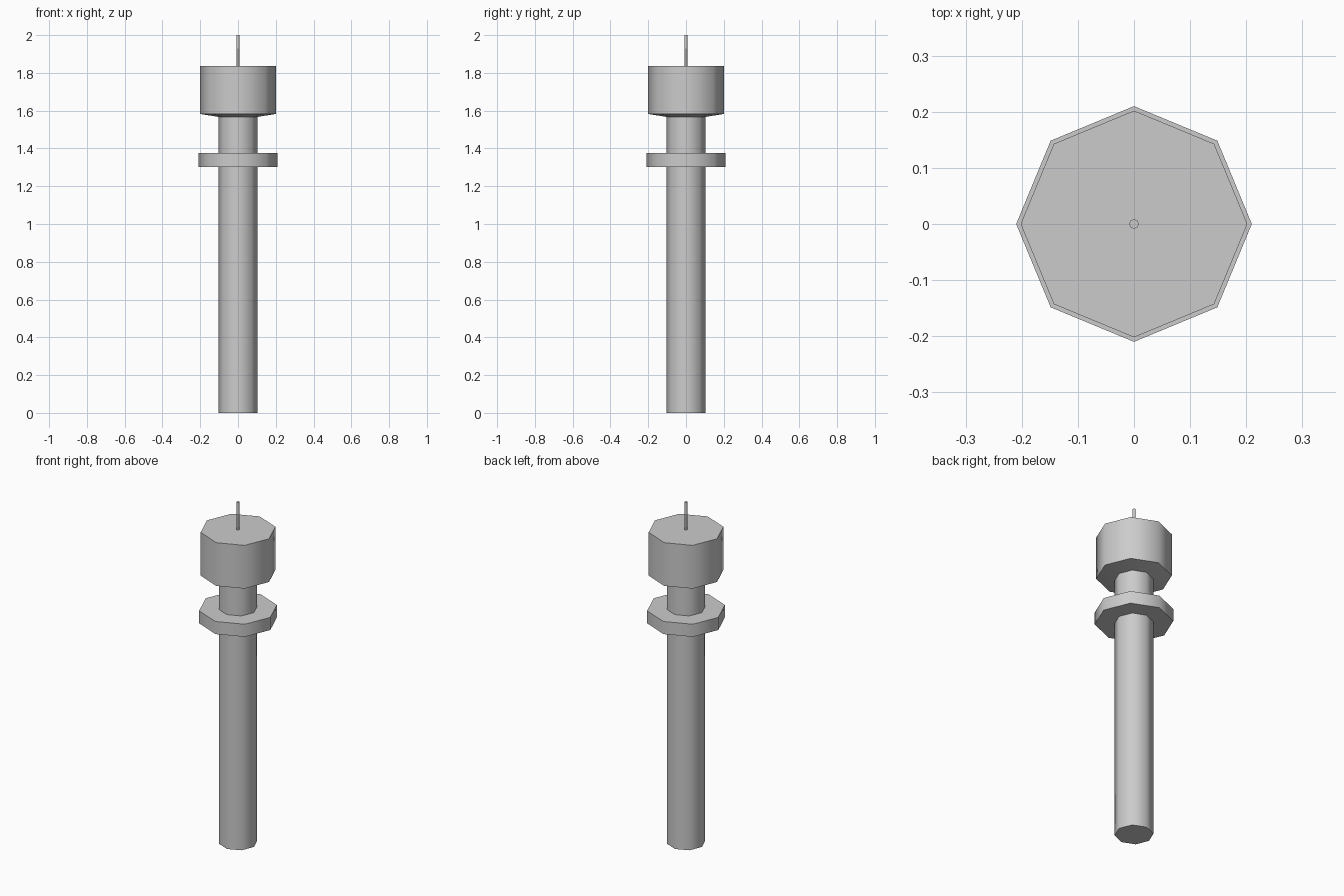
import bpy, bmesh, math

if "Cube" in bpy.data.objects:
    bpy.data.objects.remove(bpy.data.objects["Cube"])


def lathe(name, profile, sides=8):
    """Revolve (radius, height) points around z, closing both ends with flat caps."""
    bm = bmesh.new()
    rings = []
    for r, z in profile:
        rings.append([bm.verts.new((r * math.cos(math.tau * i / sides),
                                    r * math.sin(math.tau * i / sides), z))
                      for i in range(sides)])
    for a, b in zip(rings, rings[1:]):
        for i in range(sides):
            j = (i + 1) % sides
            bm.faces.new((a[i], a[j], b[j], b[i]))
    bm.faces.new(rings[0][::-1])
    bm.faces.new(rings[-1])
    mesh = bpy.data.meshes.new(name)
    bm.to_mesh(mesh)
    bm.free()
    obj = bpy.data.objects.new(name, mesh)
    bpy.context.collection.objects.link(obj)
    # smooth around the octagon, sharp at the rims
    bpy.ops.object.select_all(action='DESELECT')
    obj.select_set(True)
    bpy.context.view_layer.objects.active = obj
    bpy.ops.object.shade_smooth_by_angle(angle=math.radians(50))
    return obj


# Long handle
lathe("shaft", [(0.104, 0), (0.104, 1.57)])
# Guard ring
lathe("collar", [(0.21, 1.303), (0.21, 1.377)])
# Head with a slightly conical underside
lathe("head", [(0.104, 1.567), (0.202, 1.583), (0.202, 1.837)])
# Thin rod on top, with a slightly thicker tip
lathe("wick", [(0.0075, 1.83), (0.0075, 1.93)])
lathe("wick_tip", [(0.0085, 1.93), (0.0085, 2.0)])
